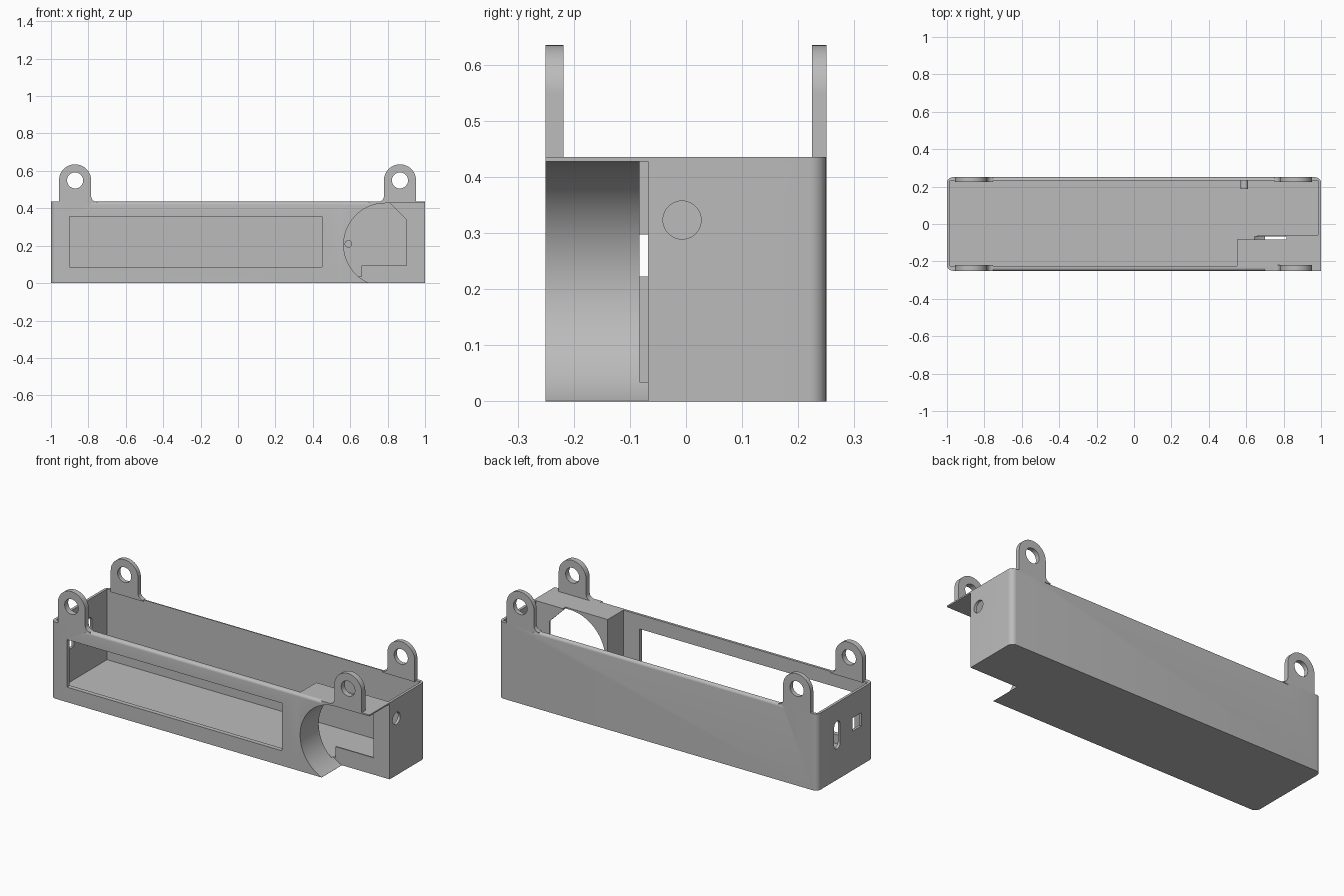
import bpy, bmesh, math
from mathutils import Vector

if "Cube" in bpy.data.objects:
    bpy.data.objects.remove(bpy.data.objects["Cube"])

grey = bpy.data.materials.new("plain_grey")
grey.diffuse_color = (0.5, 0.5, 0.5, 1)
grey.use_nodes = True
grey.node_tree.nodes["Principled BSDF"].inputs["Base Color"].default_value = grey.diffuse_color


def prism(name, pts, a, b, axis):
    """Extrude a 2D outline from a to b along the given axis."""
    def place(p, t):
        return {"x": (t, p[0], p[1]), "y": (p[0], t, p[1]), "z": (p[0], p[1], t)}[axis]
    bm = bmesh.new()
    face = bm.faces.new([bm.verts.new(place(p, a)) for p in pts])
    ext = bmesh.ops.extrude_face_region(bm, geom=[face])
    moved = [g for g in ext["geom"] if isinstance(g, bmesh.types.BMVert)]
    bmesh.ops.translate(bm, verts=moved, vec=Vector(place((0, 0), b - a)))
    bmesh.ops.recalc_face_normals(bm, faces=bm.faces)
    me = bpy.data.meshes.new(name)
    bm.to_mesh(me)
    bm.free()
    ob = bpy.data.objects.new(name, me)
    bpy.context.collection.objects.link(ob)
    me.materials.append(grey)
    return ob


def arc(cx, cy, r, a0, a1, n):
    return [(cx + r * math.cos(math.radians(a0 + (a1 - a0) * i / n)),
             cy + r * math.sin(math.radians(a0 + (a1 - a0) * i / n))) for i in range(n + 1)]


def circle(cx, cy, r, n=40):
    return arc(cx, cy, r, 0, 360, n)[:-1]


def rect(x0, x1, y0, y1):
    return [(x0, y0), (x1, y0), (x1, y1), (x0, y1)]


def boolean(ob, other, op="DIFFERENCE"):
    m = ob.modifiers.new("bool", "BOOLEAN")
    m.operation, m.object, m.solver = op, other, "EXACT"
    bpy.context.view_layer.objects.active = ob
    bpy.ops.object.modifier_apply(modifier=m.name)
    bpy.data.objects.remove(other)


# Case: rounded tray, square at the recessed front right corner
R = 0.03
outline = ([(1, -0.25)] + arc(1 - R, 0.25 - R, R, 0, 90, 8)
           + arc(-1 + R, 0.25 - R, R, 90, 180, 8) + arc(-1 + R, -0.25 + R, R, 180, 270, 8))
case = prism("case", outline, 0, 0.435, "z")
boolean(case, prism("cavity", rect(-0.985, 0.985, -0.224, 0.232), 0.034, 0.6, "z"))

# Solid housing around the round recess
boolean(case, prism("housing", rect(0.55, 1, -0.25, -0.083), 0, 0.435, "z"), "UNION")

# Recess: half round on the left, open to the right and below
recess = arc(0.787, 0.205, 0.222, 90, 247, 48) + [(0.70, -0.1), (1.1, -0.1), (1.1, 0.427)]
boolean(case, prism("recess", recess, -0.3, -0.068, "y"))

# Front display window
boolean(case, prism("window", rect(-0.9, 0.45, 0.085, 0.355), -0.3, -0.15, "y"))

# End wall openings: round hole on the right, slot and square on the left
boolean(case, prism("round_hole", circle(-0.007, 0.323, 0.034), 0.9, 1.1, "x"))
slot = arc(0.072, 0.305, 0.027, 0, 180, 12) + arc(0.072, 0.202, 0.027, 180, 360, 12)
boolean(case, prism("slot", slot, -1.1, -0.9, "x"))
boolean(case, prism("square_hole", rect(-0.145, -0.065, 0.222, 0.297), -1.1, -0.9, "x"))

# Rounded outer rims between the tabs
r = 0.016
for s, x1 in ((1, 0.785), (-1, 0.70)):
    edge = [(s * p[0], p[1]) for p in arc(0.25 - r, 0.435 - r, r, 0, 90, 6)]
    edge += [(s * (0.25 - r), 0.46), (s * 0.27, 0.46), (s * 0.27, 0.435 - r)]
    boolean(case, prism("rim_cut", edge, -0.785, x1, "x"))

# Backing plate of the recess with its open cutout, and the lid strip above it
plate = [(0.66, 0.03), (0.99, 0.03), (0.99, 0.43), (0.81, 0.43),
         (0.9, 0.34), (0.9, 0.095), (0.66, 0.095)]
parts = [case, prism("recess_plate", plate, -0.068, -0.06, "y"),
         prism("lid_strip", rect(0.815, 1, -0.083, -0.06), 0.427, 0.435, "z"),
         prism("peg", circle(0.59, 0.21, 0.02, 24), 0.187, 0.24, "y")]

# Mounting tabs with holes and a fillet on the inner side
w, f = 0.086, 0.03
for side, y0, y1 in (("front", -0.25, -0.218), ("back", 0.225, 0.25)):
    for name, s, cx in (("left", 1, -0.871), ("right", -1, 0.866)):
        shape = arc(0, 0.549, w, 0, 180, 24) + [(-w, 0.428), (w + f, 0.428)]
        shape += arc(w + f, 0.435 + f, f, 270, 180, 8)
        tab = prism(side + "_tab_" + name, [(cx + s * p[0], p[1]) for p in shape], y0, y1, "y")
        boolean(tab, prism("tab_hole", circle(cx, 0.549, 0.043), y0 - 0.1, y1 + 0.1, "y"))
        parts.append(tab)

# Smooth the curves, keep the corners sharp
bpy.ops.object.select_all(action="DESELECT")
for ob in parts:
    ob.select_set(True)
bpy.context.view_layer.objects.active = case
bpy.ops.object.shade_smooth_by_angle(angle=math.radians(30))
